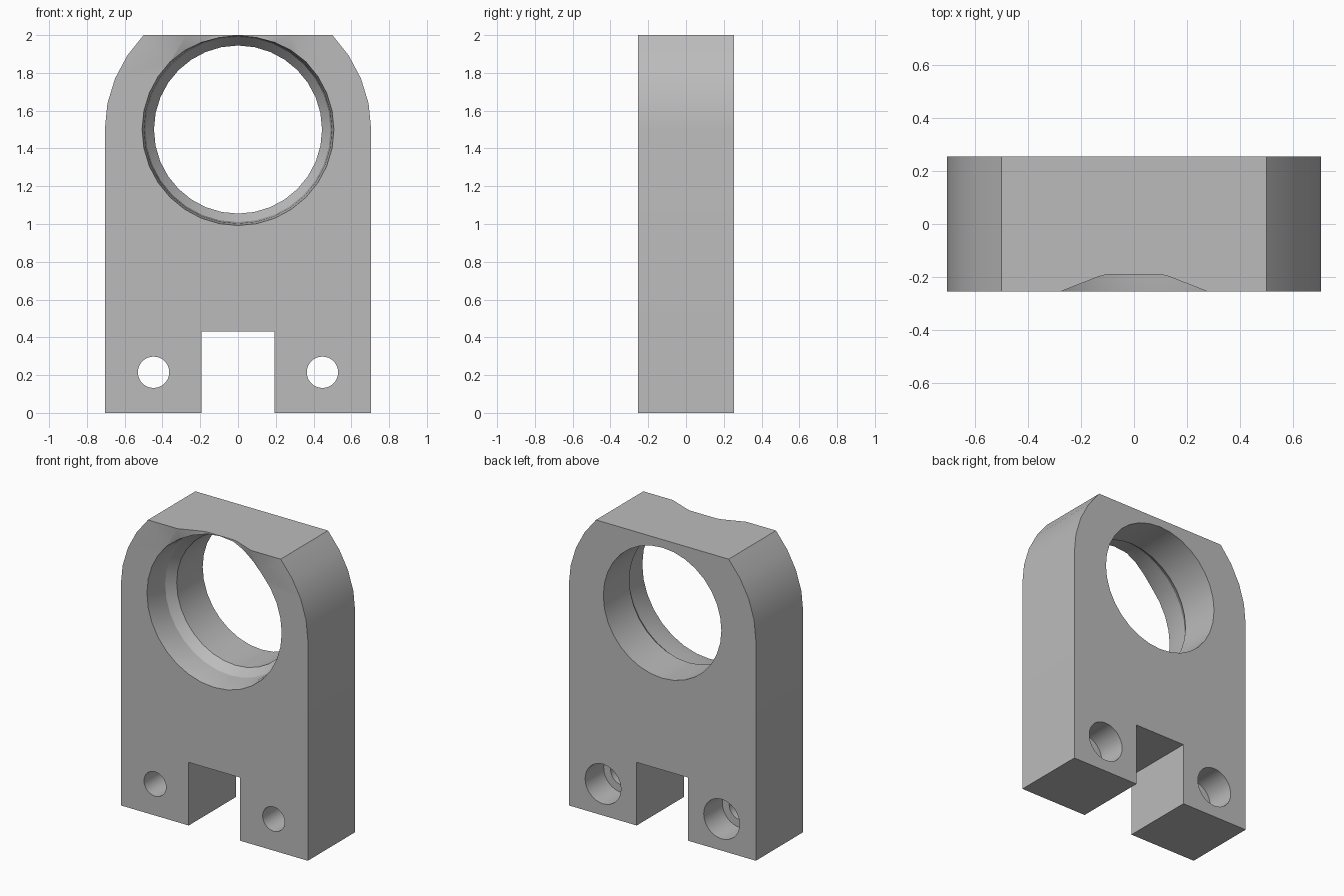
import bpy, bmesh, math
from mathutils import Vector

cube = bpy.data.objects.get("Cube")
if cube:
    bpy.data.objects.remove(cube, do_unlink=True)

HALF_W, HALF_D, TOP = 0.705, 0.255, 2.0
BORE_Z, SLOT_W, SLOT_H = 1.5, 0.193, 0.43
HOLE_X, HOLE_Z = 0.447, 0.215

grey = bpy.data.materials.new("plain grey")
grey.use_nodes = True
colour = (0.5, 0.5, 0.5, 1)
grey.diffuse_color = colour
grey.node_tree.nodes["Principled BSDF"].inputs["Base Color"].default_value = colour


def make_object(name, bm):
    bmesh.ops.recalc_face_normals(bm, faces=bm.faces)
    mesh = bpy.data.meshes.new(name)
    bm.to_mesh(mesh)
    bm.free()
    mesh.materials.append(grey)
    obj = bpy.data.objects.new(name, mesh)
    bpy.context.collection.objects.link(obj)
    return obj


def lathe(name, profile, x, z, steps):
    """Closed solid turned about a front-to-back axis; profile is (radius, y)."""
    bm = bmesh.new()
    rings = []
    for r, y in profile:
        angles = [2 * math.pi * i / steps for i in range(steps)]
        rings.append([bm.verts.new((x + r * math.cos(a), y, z + r * math.sin(a)))
                      for a in angles])
    for a, b in zip(rings, rings[1:]):
        for i in range(steps):
            j = (i + 1) % steps
            bm.faces.new((a[i], a[j], b[j], b[i]))
    bm.faces.new(rings[0])
    bm.faces.new(rings[-1])
    return make_object(name, bm)


def cut(target, cutter):
    cutter.hide_render = True
    mod = target.modifiers.new("cut", 'BOOLEAN')
    mod.operation = 'DIFFERENCE'
    mod.solver = 'EXACT'
    mod.object = cutter
    bpy.ops.object.select_all(action='DESELECT')
    bpy.context.view_layer.objects.active = target
    target.select_set(True)
    bpy.ops.object.modifier_apply(modifier=mod.name)
    bpy.data.objects.remove(cutter, do_unlink=True)


# Block outline: foot slot, straight sides, rounded shoulders, flat top
side = [(SLOT_W, SLOT_H), (SLOT_W, 0), (HALF_W, 0)]
for i in range(5):
    a = math.radians(45) * i / 4
    side.append((HALF_W * math.cos(a), BORE_Z + HALF_W * math.sin(a)))
side[-1] = (0.5, TOP)
outline = side + [(-x, z) for x, z in reversed(side)]
bm = bmesh.new()
face = bm.faces.new([bm.verts.new((x, -HALF_D, z)) for x, z in outline])
extruded = bmesh.ops.extrude_face_region(bm, geom=[face])
bmesh.ops.translate(bm, vec=Vector((0, 2 * HALF_D, 0)),
                    verts=[v for v in extruded["geom"] if isinstance(v, bmesh.types.BMVert)])
block = make_object("bearing_block", bm)

# Stepped main bore, wider at the front
front = -HALF_D
bore = [(0.509, front - 0.02), (0.508, front), (0.497, front + 0.065),
        (0.49, front + 0.17), (0.445, front + 0.23), (0.445, HALF_D + 0.1)]
cut(block, lathe("bore_cutter", bore, 0, BORE_Z, 32))

# Shallow notch where the bore breaks through the top
bm = bmesh.new()
for s in (-1, 1):
    for x, y, z in ((0.1, -0.19, 2.02), (0.1, -0.19, 1.9), (0.265, front, 2.02),
                    (0.265, front - 0.02, 2.02), (0.36, front, 1.86),
                    (0.36, front - 0.02, 1.86)):
        bm.verts.new((s * x, y, z))
bmesh.ops.convex_hull(bm, input=bm.verts)
cut(block, make_object("notch_cutter", bm))

# Bolt holes, counterbored from the back
bolt = [(0.083, front - 0.1), (0.083, 0.055), (0.135, 0.055), (0.135, HALF_D + 0.1)]
for s in (-1, 1):
    cut(block, lathe("bolt_cutter", bolt, s * HOLE_X, HOLE_Z, 32))

bpy.ops.object.shade_smooth_by_angle(angle=math.radians(25))
